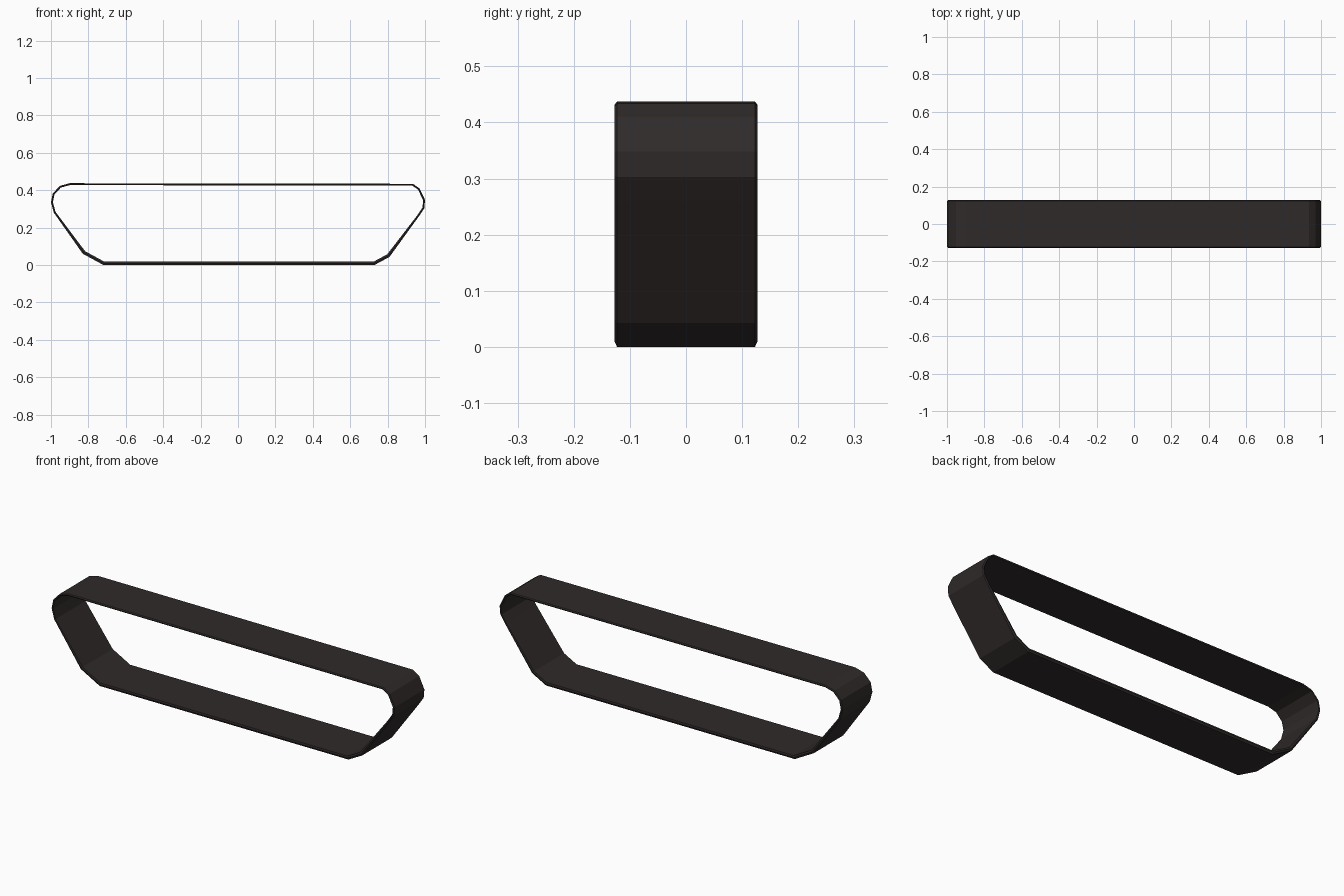
import bpy, bmesh
from mathutils import Vector

if "Cube" in bpy.data.objects:
    bpy.data.objects.remove(bpy.data.objects["Cube"])

HALF_W = 0.127   # half width of the belt
CHAMFER = 0.004  # narrowing of the outer tread face

# outer side profile (x, z), counter-clockwise seen from the front
profile = [Vector(p) for p in [
    (-0.72, 0.0), (0.73, 0.0), (0.81, 0.043), (0.967, 0.26), (0.996, 0.303),
    (1.0, 0.348), (0.97, 0.41), (0.935, 0.434), (-0.90, 0.437), (-0.952, 0.423),
    (-0.99, 0.383), (-1.0, 0.335), (-0.985, 0.28), (-0.83, 0.06)]]


def inset(points, depth):
    """Move each corner inwards along its mitre by depth(z)."""
    out = []
    for i, p in enumerate(points):
        a = (p - points[i - 1]).normalized()
        b = (points[(i + 1) % len(points)] - p).normalized()
        na, nb = Vector((-a.y, a.x)), Vector((-b.y, b.x))
        m = (na + nb).normalized()
        out.append(p + m * depth(p.y) / m.dot(na))
    return out


def thickness(z):
    return 0.018 if z < 0.1 else 0.010


middle = inset(profile, lambda z: thickness(z) * 0.5)
inner = inset(profile, thickness)

# cross-section of the belt swept round the loop
section = [(profile, -HALF_W + CHAMFER), (profile, HALF_W - CHAMFER),
           (middle, HALF_W), (inner, HALF_W - CHAMFER / 2),
           (inner, -HALF_W + CHAMFER / 2), (middle, -HALF_W)]
bm = bmesh.new()
rings = [[bm.verts.new((p.x, y, p.y)) for p in pts] for pts, y in section]
n = len(profile)
for k, r in enumerate(rings):
    s = rings[(k + 1) % len(rings)]
    for i in range(n):
        j = (i + 1) % n
        bm.faces.new((r[i], r[j], s[j], s[i]))
bmesh.ops.recalc_face_normals(bm, faces=bm.faces)

mesh = bpy.data.meshes.new("track_belt")
bm.to_mesh(mesh)
bm.free()
belt = bpy.data.objects.new("track_belt", mesh)
bpy.context.collection.objects.link(belt)

# dark rubber colour
mat = bpy.data.materials.new("dark brown rubber")
mat.diffuse_color = (0.030, 0.023, 0.023, 1)
mat.use_nodes = True
mat.node_tree.nodes["Principled BSDF"].inputs["Base Color"].default_value = mat.diffuse_color
mesh.materials.append(mat)
